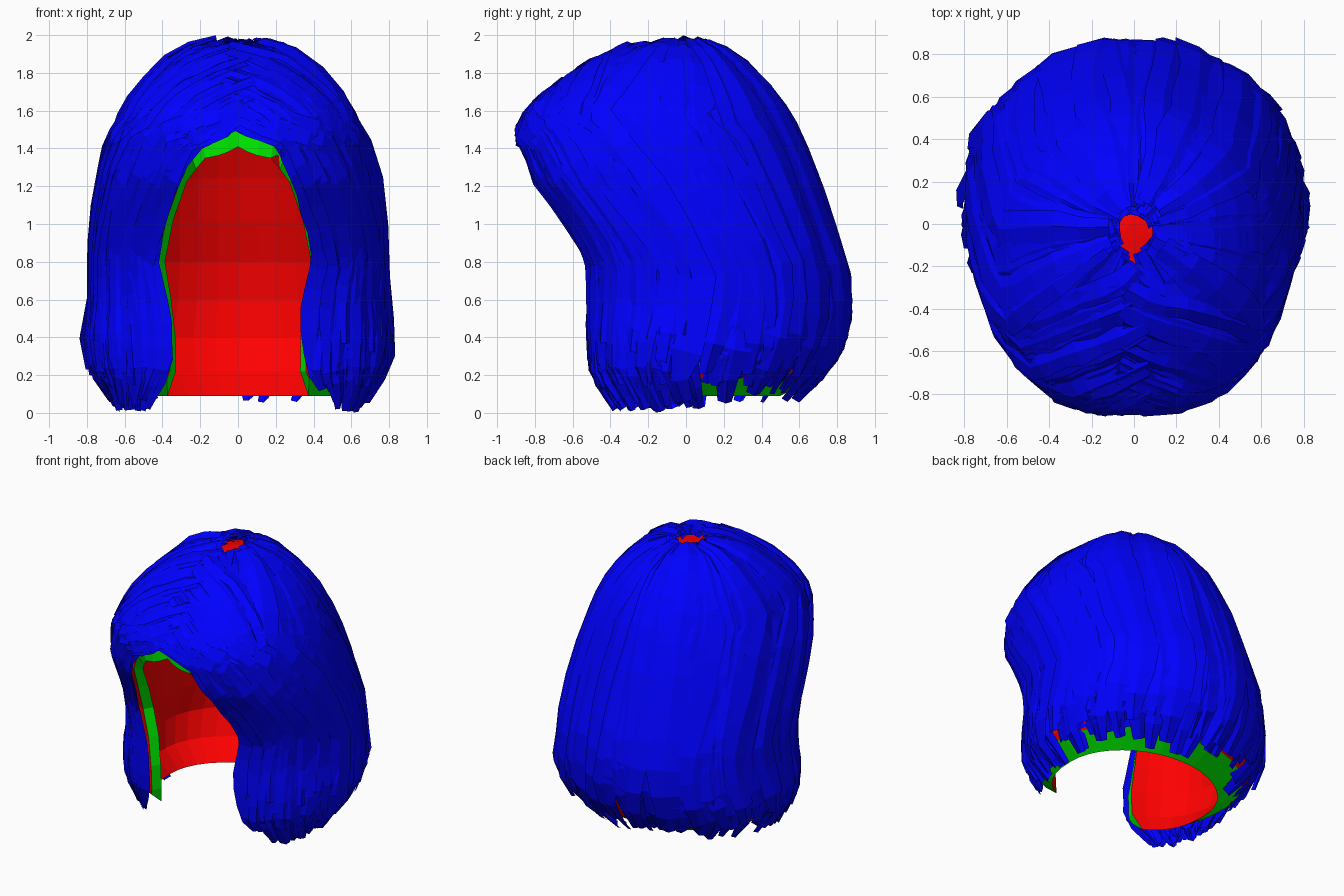
import bpy, bmesh, math, random
from mathutils import Vector

if "Cube" in bpy.data.objects:
    bpy.data.objects.remove(bpy.data.objects["Cube"])

random.seed(11)

# Horizontal sections, crown to hem: z, half width, front y, back y, face opening half width
ROWS = [
    (1.955, .06, -.10, .03, 0), (1.93, .22, -.30, .15, 0), (1.86, .36, -.46, .27, 0),
    (1.75, .48, -.64, .39, 0), (1.64, .57, -.78, .48, 0), (1.55, .62, -.86, .54, 0),
    (1.47, .66, -.89, .58, .20), (1.24, .72, -.85, .68, .31), (1.02, .75, -.71, .75, .39),
    (.80, .76, -.60, .83, .44), (.60, .76, -.57, .86, .40), (.40, .80, -.56, .84, .37),
    (.22, .77, -.55, .74, .37), (.09, .67, -.52, .60, .43), (.0, .62, -.50, .52, .46)]
HEM = 13


def surf(s, v, d=0.0):
    """Point on the hair volume: s runs round from the face edge, v runs crown to hem."""
    v = min(max(v, 0), 13.999)
    i = int(v)
    f = v - i
    z, w, yf, yb, xo = (a + (b - a) * f for a, b in zip(ROWS[i], ROWS[i + 1]))
    n = 2 + .5 * v / HEM
    a0 = math.asin((xo / w) ** (n / 2))
    th = a0 + s * (2 * math.pi - 2 * a0)
    sn, cs = math.sin(th), math.cos(th)
    if cs < 0:
        n = 2
    x = w * math.copysign(abs(sn) ** (2 / n), sn)
    y = (yf + yb) / 2 - (yb - yf) / 2 * math.copysign(abs(cs) ** (2 / n), cs)
    return Vector((x + d * sn, y - d * cs, z + d * max(0, 1 - v / 5)))


def inner(s, v):
    """Lining point, dropping lower behind the forehead so the hairline band shows."""
    p = surf(s, v, -.10)
    if p.y < -.3:
        k = math.exp(-((p.z - 1.5) / .2) ** 2) * math.exp(-(p.x / .4) ** 2)
        p.z -= .15 * k
        p.y -= .06 * k
    return p


def outer(s, v):
    """Shell point; the shell stops a little above the lining's hem."""
    return surf(s, v if v < 12 else 12 + .3 * (v - 12), -.025)


def material(name, col):
    m = bpy.data.materials.new(name)
    m.diffuse_color = (*col, 1)
    m.use_nodes = True
    m.node_tree.nodes["Principled BSDF"].inputs["Base Color"].default_value = m.diffuse_color
    return m


RED = material("red", (1, 0, 0))
GREEN = material("green", (0, 1, 0))
BLUE = material("blue", (0, 0, 1))


def finish(bm, name, mat, weld=True):
    if weld:
        bmesh.ops.remove_doubles(bm, verts=bm.verts, dist=.0005)
    me = bpy.data.meshes.new(name)
    bm.to_mesh(me)
    bm.free()
    me.materials.append(mat)
    ob = bpy.data.objects.new(name, me)
    bpy.context.collection.objects.link(ob)


def grid(bm, rows, flip=False):
    rows = [[bm.verts.new(p) for p in r] for r in rows]
    for a, b in zip(rows, rows[1:]):
        for k in range(len(a) - 1):
            q = [a[k], b[k], b[k + 1], a[k + 1]]
            bm.faces.new(q[::-1] if flip else q)
    return rows


# Red scalp shell and its lining
N = 32
VS = [0, 1, 2, 3, 4, 5, 5.3, 5.6, 6, 6.5, 7, 8, 9, 10, 11, 12, 13]
for name, fn, flip in (("scalp_shell", outer, False), ("scalp_lining", inner, True)):
    bm = bmesh.new()
    rows = grid(bm, [[fn(k / N, v) for k in range(N + 1)] for v in VS], flip)
    cap = rows[0][:-1]
    bm.faces.new(cap[::-1] if flip else cap)
    finish(bm, name, RED)

# Green edge band round the face opening and the hem
loop = [(k / N, HEM) for k in range(N + 1)]
loop += [(1, v) for v in VS[::-1] if 5 <= v < 13] + [(0, v) for v in VS if v > 5]
bm = bmesh.new()
grid(bm, [[outer(*q) for q in loop], [inner(*q) for q in loop]])
finish(bm, "edge_band", GREEN)


def strand(bm, path, width, d, steps=13, root=.45):
    """Arched ribbon following path(t) -> (s, v) over the hair volume."""
    rows = []
    roll = random.uniform(-.02, .02)
    for k in range(steps + 1):
        t = k / steps
        s, v = path(t)
        p = surf(s, v, d)
        tan = (surf(*path(t + .01), d) - surf(*path(t - .01), d)).normalized()
        nor = (surf(s, v + .1) - surf(s, v - .1)).cross(surf(s + .01, v) - surf(s - .01, v)).normalized()
        side = nor.cross(tan).normalized()
        w = width * min(1, root + 2.2 * t) * (1 if t < .85 else 1 - 4.2 * (t - .85))
        w *= random.uniform(.85, 1.15)
        rows.append([p - side * w - nor * (.014 + roll),
                     p + nor * random.uniform(0, .01),
                     p + side * w - nor * (.014 - roll)])
    grid(bm, rows)


# Strands falling straight from the crown: an under layer all round, two layers at the back
bm = bmesh.new()
for d, count, lo in ((-.006, 32, .05), (.008, 26, .15), (.026, 22, .17)):
    for k in range(count):
        s0 = lo + (1 - 2 * lo) * (k + random.uniform(.2, .8)) / count
        ph, am = random.uniform(0, 6.3), random.uniform(.003, .011)
        v0 = random.uniform(.05, .4)
        v1 = random.uniform(11.9, 12.7) if random.random() < .85 else random.uniform(12.7, 13.4)

        def path(t):
            v = v0 + (v1 - v0) * t
            return s0 + am * math.sin(v * .6 + ph) * min(1, v / 4), v
        strand(bm, path, random.uniform(.075, .12), d + random.uniform(-.01, .015))
finish(bm, "back_hair", BLUE, False)

# Fringe strands arching over the forehead from the centre, then down as side locks
for name, left in (("right_front_hair", False), ("left_front_hair", True)):
    bm = bmesh.new()
    for d, count in ((.006, 20), (.022, 18)):
        for k in range(count):
            f = (k + random.uniform(.3, .7)) / count
            v0 = .3 + 4.05 * (1 - f) ** .8
            s1 = .012 + .185 * f
            v1 = random.uniform(10.8, 12) if random.random() < .12 else random.uniform(12.4, 13.9)
            ph, am = random.uniform(0, 6.3), random.uniform(.002, .007)

            def path(t):
                v = v0 + (v1 - v0) * (.45 * t + .55 * abs(t) ** 1.6)
                s = s1 * (1 - (1 - min(t, 1)) ** 5) - .02 * (1 - min(t * 6, 1))
                s += am * math.sin(v * .8 + ph) * min(1, max(t, 0) * 3)
                return (1 - s if left else s), v
            strand(bm, path, random.uniform(.06, .095), d + random.uniform(-.01, .015), 18, .7)
    finish(bm, name, BLUE, False)
